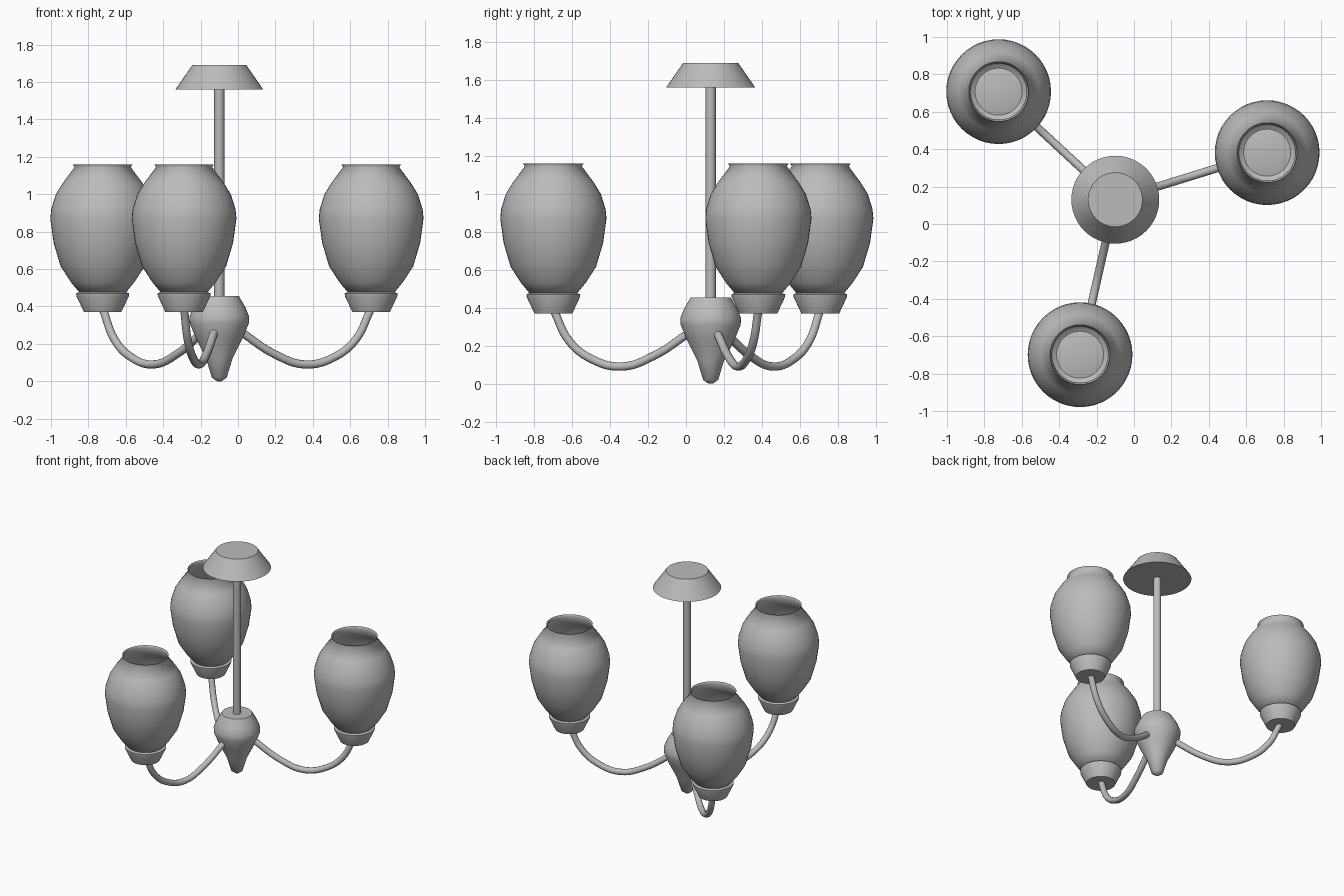
import bpy
import math
from mathutils import Matrix, Vector

if "Cube" in bpy.data.objects:
    bpy.data.objects.remove(bpy.data.objects["Cube"], do_unlink=True)

grey = bpy.data.materials.new("satin_grey")
grey.use_nodes = True
colour = (0.5, 0.5, 0.5, 1)
grey.diffuse_color = colour
grey.node_tree.nodes["Principled BSDF"].inputs["Base Color"].default_value = colour

CENTRE = Vector((-0.1, 0.13, 0))
REACH = 0.85
SIDES = 48


def finish(obj, location, angle):
    bpy.context.collection.objects.link(obj)
    obj.location = location
    obj.data.materials.append(grey)
    bpy.ops.object.select_all(action="DESELECT")
    obj.select_set(True)
    bpy.context.view_layer.objects.active = obj
    if obj.type == "CURVE":
        bpy.ops.object.convert(target="MESH")
    bpy.ops.object.shade_smooth_by_angle(angle=math.radians(angle))


def lathe(name, profile, location, angle=50, cap_bottom=True, cap_top=True):
    """Turn a (radius, height) profile, listed from bottom to top."""
    verts, faces = [], []
    for radius, z in profile:
        for i in range(SIDES):
            a = math.tau * i / SIDES
            verts.append((radius * math.cos(a), radius * math.sin(a), z))
    for row in range(len(profile) - 1):
        for i in range(SIDES):
            j = (i + 1) % SIDES
            b, t = row * SIDES, (row + 1) * SIDES
            faces.append((b + i, b + j, t + j, t + i))
    if cap_bottom:
        faces.append(tuple(reversed(range(SIDES))))
    if cap_top:
        faces.append(tuple(range(len(verts) - SIDES, len(verts))))
    mesh = bpy.data.meshes.new(name)
    mesh.from_pydata(verts, [], faces)
    finish(bpy.data.objects.new(name, mesh), location, angle)


def tube(name, points, radius, location):
    curve = bpy.data.curves.new(name, "CURVE")
    curve.dimensions = "3D"
    curve.bevel_depth = radius
    curve.bevel_resolution = 4
    curve.resolution_u = 6
    curve.use_fill_caps = True
    spline = curve.splines.new("BEZIER")
    spline.bezier_points.add(len(points) - 1)
    for bp, co in zip(spline.bezier_points, points):
        bp.co = co
        bp.handle_left_type = bp.handle_right_type = "AUTO"
    finish(bpy.data.objects.new(name, curve), location, 50)


# Ceiling canopy, rod and central hub
lathe("ceiling_canopy", [(0.235, 1.56), (0.145, 1.69)], CENTRE, 30)
lathe("hanging_rod", [(0.027, 0.44), (0.027, 1.58)], CENTRE)
lathe("central_hub", [(0.012, 0.0), (0.04, 0.02), (0.07, 0.12), (0.125, 0.23),
                      (0.158, 0.31), (0.16, 0.345), (0.14, 0.395), (0.105, 0.455)],
      CENTRE)

# Three arms, each with a socket cup and an open glass shade
arm_path = [(0.12, 0.265), (0.31, 0.145), (0.48, 0.09),
            (0.645, 0.13), (0.765, 0.225), (0.845, 0.38)]
cup = [(0.1, 0.37), (0.14, 0.455), (0.142, 0.47), (0.125, 0.477)]
shade = [(0.122, 0.472), (0.17, 0.53), (0.225, 0.615), (0.262, 0.74),
         (0.28, 0.87), (0.275, 0.92), (0.25, 1.0), (0.213, 1.06),
         (0.15, 1.145), (0.16, 1.16)]
for n in range(3):
    turn = Matrix.Rotation(math.radians(17.2 + 120 * n), 3, "Z")
    spot = CENTRE + turn @ Vector((REACH, 0, 0))
    tube(f"arm_{n + 1}", [turn @ Vector((r, 0, z)) for r, z in arm_path], 0.022, CENTRE)
    lathe(f"socket_cup_{n + 1}", cup, spot, 60)
    lathe(f"lamp_shade_{n + 1}", shade, spot, 80, cap_top=False)
